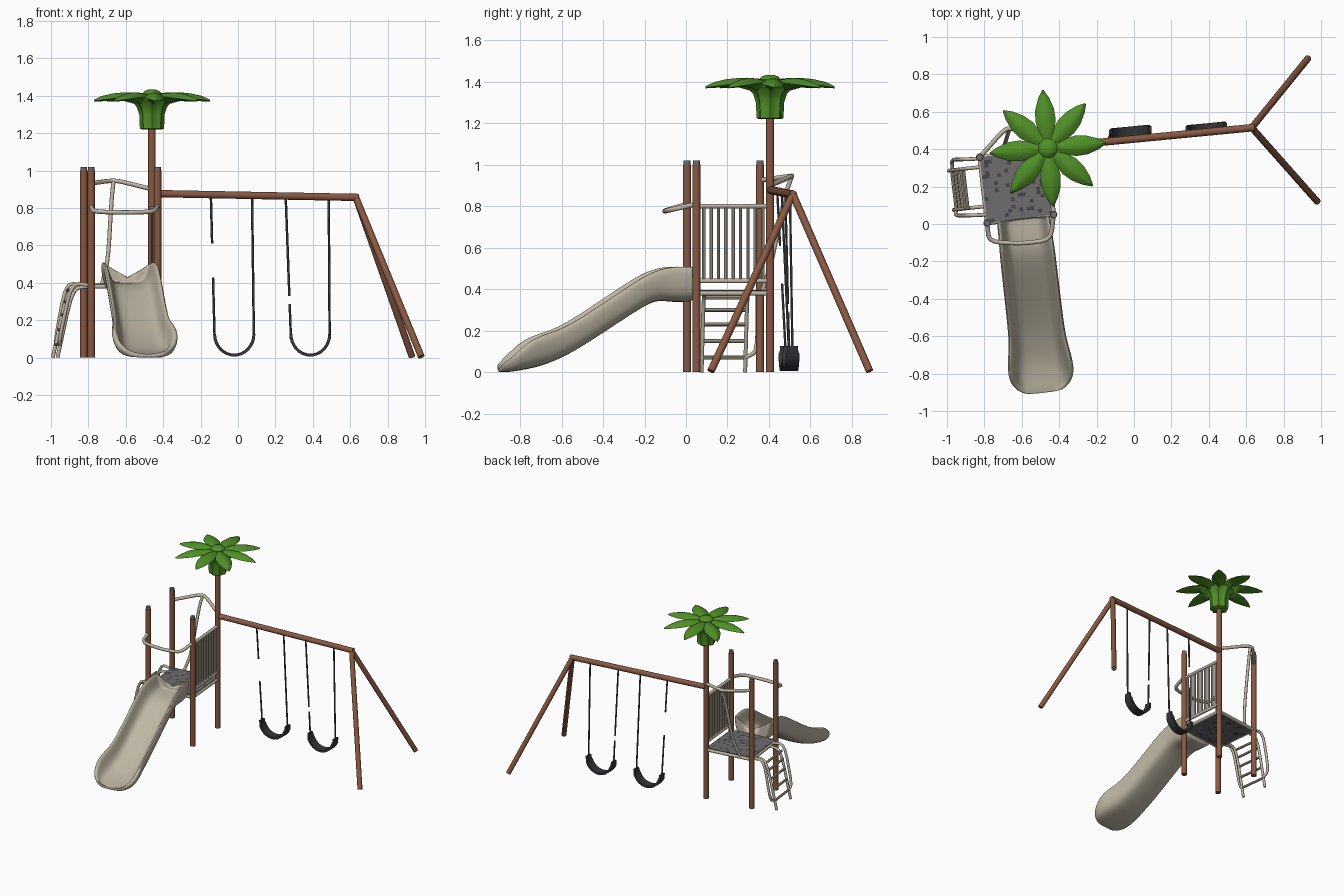
import bpy, bmesh, math, random
from mathutils import Vector

if "Cube" in bpy.data.objects:
    bpy.data.objects.remove(bpy.data.objects["Cube"])

random.seed(4)


def material(name, rgb):
    m = bpy.data.materials.new(name)
    m.diffuse_color = (*rgb, 1)
    m.use_nodes = True
    m.node_tree.nodes["Principled BSDF"].inputs["Base Color"].default_value = m.diffuse_color
    return m


BROWN = material("brown wood", (0.25, 0.10, 0.055))
BEIGE = material("beige plastic", (0.52, 0.47, 0.37))
GREEN = material("leaf green", (0.08, 0.28, 0.02))
GREY = material("deck grey", (0.16, 0.15, 0.155))
DARK = material("deck dark spots", (0.06, 0.06, 0.06))
RUBBER = material("black rubber", (0.035, 0.036, 0.04))
CHAIN = material("chain grey", (0.075, 0.075, 0.075))


def finish(name, bm, mats, angle=40):
    bmesh.ops.recalc_face_normals(bm, faces=bm.faces)
    me = bpy.data.meshes.new(name)
    bm.to_mesh(me)
    bm.free()
    ob = bpy.data.objects.new(name, me)
    bpy.context.collection.objects.link(ob)
    for m in mats:
        me.materials.append(m)
    bpy.ops.object.select_all(action='DESELECT')
    ob.select_set(True)
    bpy.context.view_layer.objects.active = ob
    bpy.ops.object.shade_smooth_by_angle(angle=math.radians(angle))
    return ob


def loft(bm, rings):
    """Skin closed rings of points and cap both ends."""
    vs = [[bm.verts.new(p) for p in r] for r in rings]
    n = len(vs[0])
    for a, b in zip(vs, vs[1:]):
        for i in range(n):
            j = (i + 1) % n
            bm.faces.new((a[i], a[j], b[j], b[i]))
    bm.faces.new(vs[0])
    bm.faces.new(vs[-1])


def round_corners(pts, k=0.35):
    """Replace each inner corner by a short curve."""
    out = [pts[0]]
    for a, b, c in zip(pts, pts[1:], pts[2:]):
        p, q = b.lerp(a, k), b.lerp(c, k)
        out += [p.lerp(b, t).lerp(b.lerp(q, t), t) for t in (0, 0.33, 0.67, 1)]
    return out + [pts[-1]]


def add_tube(bm, pts, r, sides):
    pts = round_corners([Vector(p) for p in pts])
    rings, u = [], None
    for i, p in enumerate(pts):
        d = (pts[min(i + 1, len(pts) - 1)] - pts[max(i - 1, 0)]).normalized()
        if u is None:
            u = d.cross(Vector((0, 0, 1)) if abs(d.z) < 0.9 else Vector((0, 1, 0)))
        u = (u - d * u.dot(d)).normalized()
        v = d.cross(u)
        rings.append([p + r * (math.cos(t) * u + math.sin(t) * v)
                      for t in (2 * math.pi * s / sides for s in range(sides))])
    loft(bm, rings)


def tubes(name, paths, r, mat, sides=10):
    bm = bmesh.new()
    for p in paths:
        add_tube(bm, p, r, sides)
    return finish(name, bm, [mat])


def tube(name, path, r, mat, sides=10):
    return tubes(name, [path], r, mat, sides)


def at(p, z):
    return (p.x, p.y, z)


# Four tower posts; the back right one is the palm trunk
FL, BL, FR, BR = [Vector(p) for p in
                  ((-0.785, 0.005, 0), (-0.825, 0.357, 0), (-0.43, 0.05, 0), (-0.46, 0.405, 0))]
for name, p in (("front_left", FL), ("back_left", BL), ("front_right", FR)):
    tube(name + "_post", [at(p, 0), at(p, 1.0)], 0.02, BROWN, 14)
    tube(name + "_post_cap", [at(p, 0.995), at(p, 1.02)], 0.017, GREY, 14)
tube("palm_trunk", [at(BR, 0), at(BR, 1.28)], 0.02, BROWN, 14)

# Deck: a speckled slab with a pale frame
bm = bmesh.new()
N = 18
grid = [[FL.lerp(FR, i / N).lerp(BL.lerp(BR, i / N), j / N) for j in range(N + 1)] for i in range(N + 1)]
for z in (0.37, 0.395):
    vs = [[bm.verts.new(at(p, z)) for p in row] for row in grid]
    for i in range(N):
        for j in range(N):
            f = bm.faces.new((vs[i][j], vs[i + 1][j], vs[i + 1][j + 1], vs[i][j + 1]))
            f.material_index = int(random.random() < 0.15)
bmesh.ops.bridge_loops(bm, edges=[e for e in bm.edges if e.is_boundary])
finish("deck", bm, [GREY, DARK])
tubes("deck_frame", [[at(a, 0.38), at(b, 0.38)] for a, b in ((FR, BR), (FL, FR), (FL, BL), (BL, BR))],
      0.012, BEIGE)

# Barred side panel
tubes("panel_rails", [[at(FR, z), at(BR, z)] for z in (0.44, 0.80)], 0.012, BEIGE)
bars = [FR.lerp(BR, 0.1 + 0.8 * i / 8) for i in range(9)]
tubes("panel_bars", [[at(p, 0.44), at(p, 0.80)] for p in bars], 0.008, BEIGE, 8)

# Safety hoop above the slide, arched back rail and climbing pole
tube("front_hoop", [at(FL, 0.81), (-0.775, -0.095, 0.78), (-0.60, -0.105, 0.775),
                    (-0.445, -0.085, 0.78), at(FR, 0.81)], 0.012, BEIGE)
tube("back_rail", [at(BL, 0.925), (-0.69, 0.51, 0.945), (-0.64, 0.51, 0.945), at(BR, 0.90)], 0.012, BEIGE)
tube("climbing_pole", [(-0.665, 0.51, 0.945), (-0.675, 0.48, 0.86), (-0.695, 0.41, 0.52),
                       (-0.73, 0.365, 0.38)], 0.011, BEIGE)

# Ladder with side handrails
tubes("ladder_stiles", [
    [(-0.965, 0.075, 0), (-0.885, 0.085, 0.37), (-0.79, 0.095, 0.38)],
    [(-0.99, 0.285, 0), (-0.91, 0.295, 0.37), (-0.815, 0.305, 0.38)]], 0.010, BEIGE)
tubes("ladder_rungs", [[(-0.965 + 0.216 * z, 0.077, z), (-0.99 + 0.216 * z, 0.287, z)]
                       for z in (0.07, 0.15, 0.23, 0.30, 0.36)], 0.009, BEIGE, 8)
tubes("ladder_handrails", [[(-0.785 - s * 0.03, 0.05 + s * 0.3, 0.385), (-0.89 - s * 0.03, 0.045 + s * 0.3, 0.40),
                            (-0.955 - s * 0.02, 0.045 + s * 0.3, 0.10), (-0.95 - s * 0.02, 0.075 + s * 0.21, 0.07)]
                           for s in (0, 1)], 0.010, BEIGE)

# Slide: y, underside z, floor z, lip z, half width
bm = bmesh.new()
rings = []
for y, zb, zf, zt, w in ((0.03, .34, .40, .505, .14), (0.02, .34, .40, .505, .14), (-.07, .335, .395, .508, .142),
                         (-.14, .35, .385, .495, .145), (-.22, .31, .345, .462, .146), (-.40, .19, .225, .34, .147),
                         (-.54, .10, .135, .248, .148), (-.63, .055, .09, .20, .152), (-.72, .023, .05, .175, .168),
                         (-.79, .01, .033, .135, .175), (-.85, .0, .025, .075, .16), (-.89, .0, .02, .04, .115),
                         (-.903, .0, .015, .025, .08)):
    cx = -0.59 + (0.02 - y) * 0.115
    h = zt - zb
    half = [(0.42, zb), (0.82, zb + 0.12 * h), (0.96, zb + 0.5 * h), (1.03, zb + 0.85 * h), (0.98, zt + 0.006),
            (0.86, zt), (0.76, zf + 0.45 * (zt - zf)), (0.62, zf + 0.08 * (zt - zf)), (0.3, zf)]
    prof = half + [(-s, z) for s, z in reversed(half)]
    rings.append([(cx + s * w, y + 0.115 * s * w, z) for s, z in prof])
loft(bm, rings)
slide = finish("slide", bm, [BEIGE], 70)
smooth = slide.modifiers.new("smooth", 'SUBSURF')
smooth.levels = smooth.render_levels = 2

# Swing beam and splayed legs
APEX = (0.63, 0.515, 0.857)
tube("swing_beam", [(-0.46, 0.41, 0.877), (0.645, 0.516, 0.856)], 0.02, BROWN, 14)
tubes("swing_legs", [[APEX, (0.93, 0.885, 0.005)], [APEX, (0.98, 0.12, 0.005)]], 0.018, BROWN, 14)

# Swings: chains with a gap in the left one, and belt seats
for k, (x0, x1, xs0, xs1, ys) in enumerate(((-0.145, 0.075, -0.125, 0.085, 0.488),
                                            (0.255, 0.485, 0.283, 0.49, 0.505))):
    paths = []
    for xt, xb, dy in ((x0, xs0, -0.008), (x1, xs1, 0.008)):
        top = Vector((xt, 0.41 + 0.0963 * (xt + 0.46), 0.86))
        low = Vector((xb, ys + dy, 0.10))
        if xt == x0:
            gap = (0.33, 0.57) if k == 0 else (0.70, 0.755)
            paths += [[top, top.lerp(low, gap[0])], [top.lerp(low, gap[1]), low]]
        else:
            paths.append([top, low])
    tubes("swing_chains_%d" % (k + 1), paths, 0.0065, CHAIN, 6)
    bm = bmesh.new()
    rings = []
    cx, rx = (xs0 + xs1) / 2, (xs1 - xs0) / 2
    for i in range(17):
        a = math.pi * i / 16
        c, s = -math.cos(a), math.sin(a)
        hw = 0.033 - 0.008 * (abs(c) > 0.97)
        rings.append([(cx + (rx + off) * c, ys + dy + 0.0963 * rx * c, 0.125 - (0.112 + off) * s)
                      for off, dy in ((0.008, -hw), (0.008, hw), (-0.008, hw), (-0.008, -hw))])
    loft(bm, rings)
    finish("swing_seat_%d" % (k + 1), bm, [RUBBER])

# Palm crown: fluted cup, eight arched leaves and a centre bud
bm = bmesh.new()
rings = []
for z, r in ((1.22, .052), (1.225, .06), (1.30, .063), (1.34, .075), (1.375, .105), (1.395, .09), (1.405, .04)):
    rings.append([(BR.x + r * (1 + 0.08 * math.cos(8 * t)) * math.cos(t),
                   BR.y + r * (1 + 0.08 * math.cos(8 * t)) * math.sin(t), z)
                  for t in (2 * math.pi * i / 32 for i in range(32))])
loft(bm, rings)
finish("palm_cup", bm, [GREEN])

bm = bmesh.new()
for k in range(8):
    a = math.radians(5 + 45 * k)
    u, v = Vector((math.cos(a), math.sin(a), 0)), Vector((-math.sin(a), math.cos(a), 0))
    rings = []
    # distance, half width, ridge z, edge z, underside z
    for d, w, zt, ze, zb in ((.02, .02, 1.405, 1.395, 1.35), (.09, .042, 1.415, 1.395, 1.355),
                             (.15, .055, 1.418, 1.392, 1.372), (.21, .05, 1.412, 1.386, 1.375),
                             (.27, .029, 1.398, 1.378, 1.37), (.312, .004, 1.378, 1.372, 1.368)):
        c = BR + u * d
        rings.append([c + v * s * w + Vector((0, 0, z)) for s, z in
                      ((-1, ze), (-0.5, zt - 0.006), (0, zt), (0.5, zt - 0.006), (1, ze), (0, zb))])
    loft(bm, rings)
finish("palm_leaves", bm, [GREEN])

bm = bmesh.new()
loft(bm, [[(BR.x + r * math.cos(t), BR.y + r * math.sin(t), z) for t in (2 * math.pi * i / 16 for i in range(16))]
          for z, r in ((1.38, .05), (1.41, .052), (1.425, .04), (1.432, .02))])
finish("palm_bud", bm, [GREEN])
